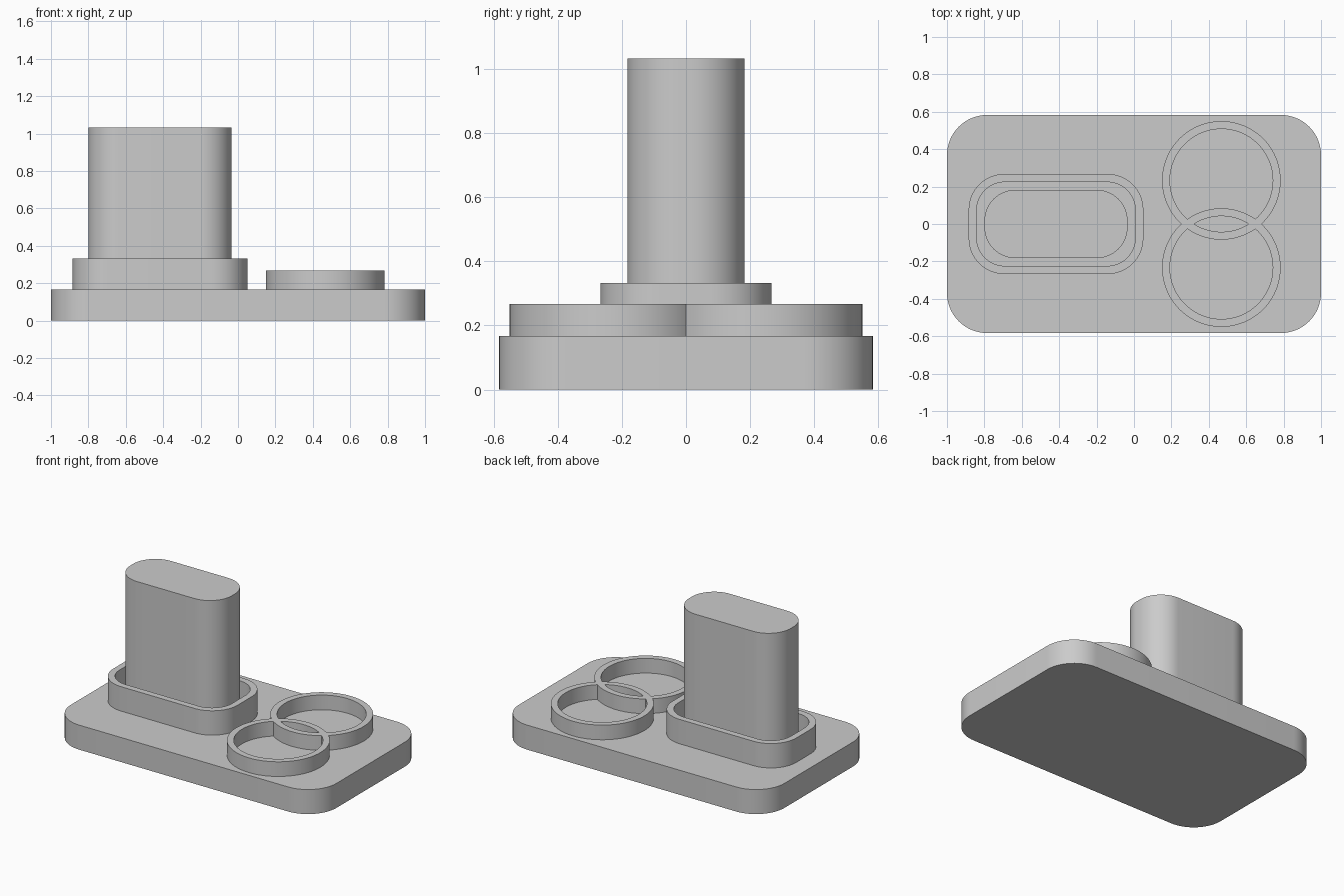
import bpy
from math import cos, sin, pi, radians

cube = bpy.data.objects.get("Cube")
if cube:
    bpy.data.objects.remove(cube, do_unlink=True)

PLATE_TOP = 0.167
COLLAR_X = -0.417

grey = bpy.data.materials.new("plain grey")
grey.use_nodes = True
grey.diffuse_color = (0.6, 0.6, 0.6, 1)
grey.node_tree.nodes["Principled BSDF"].inputs["Base Color"].default_value = (0.6, 0.6, 0.6, 1)


def rounded_outline(cx, cy, half_x, half_y, radius, steps=16):
    """Counter-clockwise rectangle with rounded corners."""
    points = []
    for quarter, (sx, sy) in enumerate([(1, 1), (-1, 1), (-1, -1), (1, -1)]):
        for i in range(steps + 1):
            a = (quarter + i / steps) * pi / 2
            points.append((cx + sx * (half_x - radius) + radius * cos(a),
                           cy + sy * (half_y - radius) + radius * sin(a)))
    return points


def circle_outline(cx, cy, radius, steps=96):
    return [(cx + radius * cos(2 * pi * i / steps), cy + radius * sin(2 * pi * i / steps))
            for i in range(steps)]


def make_object(name, verts, faces):
    mesh = bpy.data.meshes.new(name)
    mesh.from_pydata(verts, [], faces)
    mesh.materials.append(grey)
    obj = bpy.data.objects.new(name, mesh)
    bpy.context.collection.objects.link(obj)
    return obj


def solid(name, outline, z0, z1):
    """Upright solid with flat caps."""
    n = len(outline)
    verts = [(x, y, z) for z in (z0, z1) for x, y in outline]
    faces = [(i, (i + 1) % n, n + (i + 1) % n, n + i) for i in range(n)]
    faces += [tuple(reversed(range(n))), tuple(range(n, 2 * n))]
    return make_object(name, verts, faces)


def wall(name, outer, inner, z0, z1):
    """Closed upright wall between two matching outlines."""
    n = len(outer)
    loops = [(outer, z0), (outer, z1), (inner, z1), (inner, z0)]
    verts = [(x, y, z) for outline, z in loops for x, y in outline]
    faces = []
    for k in range(4):
        a, b = k * n, (k + 1) % 4 * n
        faces += [(a + i, a + (i + 1) % n, b + (i + 1) % n, b + i) for i in range(n)]
    return make_object(name, verts, faces)


# Base plate, column and the collar around its foot
plate = solid("base_plate", rounded_outline(0, 0, 1, 0.583, 0.215), 0, PLATE_TOP)
column = solid("column", rounded_outline(COLLAR_X, 0, 0.383, 0.183, 0.167), PLATE_TOP, 1.033)
collar = wall("collar",
              rounded_outline(COLLAR_X, 0, 0.467, 0.267, 0.19),
              rounded_outline(COLLAR_X, 0, 0.424, 0.224, 0.15), PLATE_TOP, 0.333)

# Two crossing rings, joined into one wall
rings = [wall("crossing_rings",
              circle_outline(0.467, y, 0.317),
              circle_outline(0.467, y, 0.275), PLATE_TOP, 0.267) for y in (-0.233, 0.233)]
join = rings[0].modifiers.new("join", "BOOLEAN")
join.operation = "UNION"
join.solver = "EXACT"
join.object = rings[1]
bpy.context.view_layer.objects.active = rings[0]
bpy.ops.object.modifier_apply(modifier="join")
bpy.data.objects.remove(rings[1], do_unlink=True)

# Smooth round sides, sharp rims
bpy.ops.object.select_all(action="DESELECT")
for part in (plate, column, collar, rings[0]):
    part.select_set(True)
bpy.context.view_layer.objects.active = plate
bpy.ops.object.shade_smooth_by_angle(angle=radians(30))
